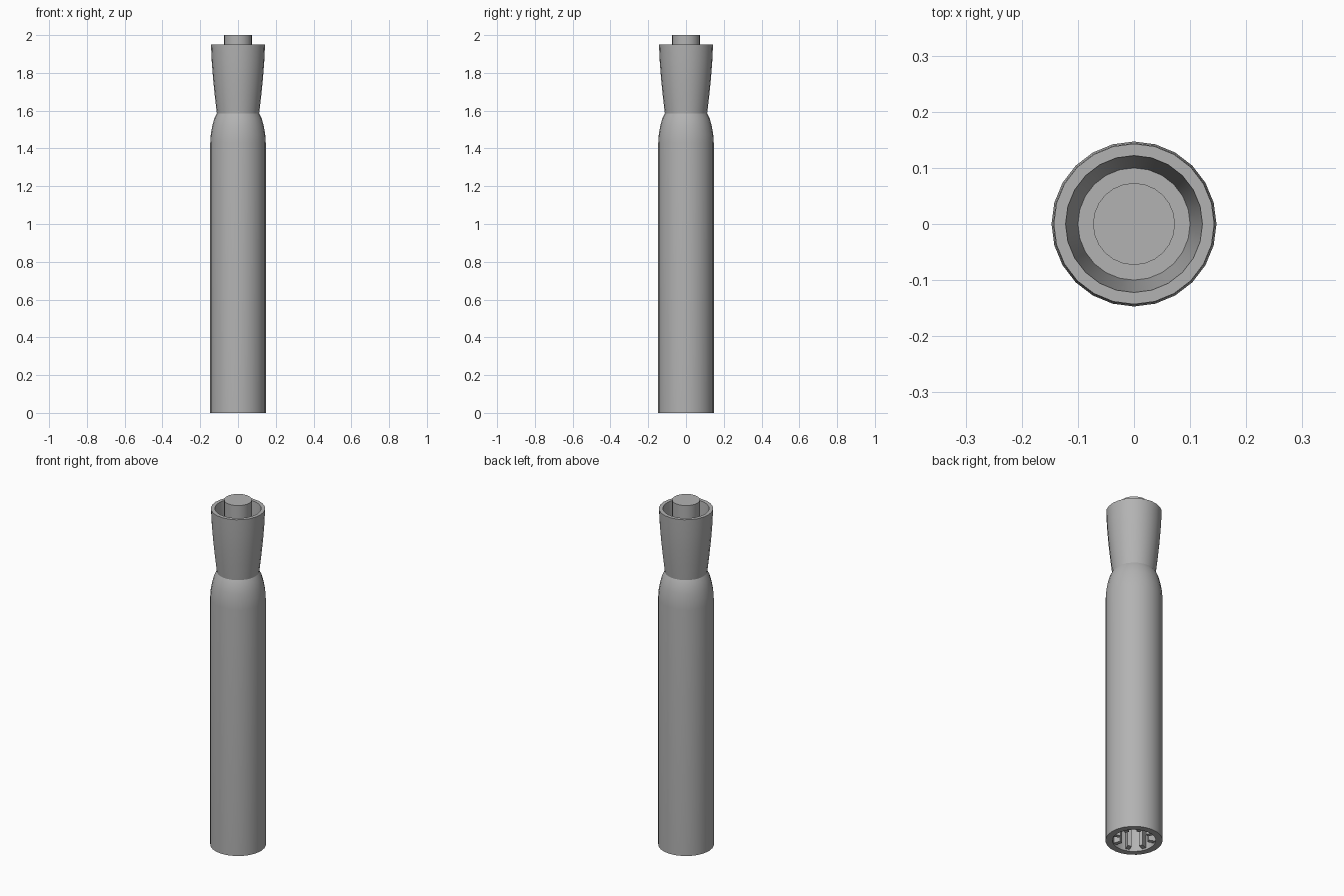
import bpy, bmesh, math
from mathutils import Matrix

if "Cube" in bpy.data.objects:
    bpy.data.objects.remove(bpy.data.objects["Cube"])

grey = bpy.data.materials.new("mid_grey")
grey.diffuse_color = (0.45, 0.45, 0.45, 1)
grey.use_nodes = True
grey.node_tree.nodes["Principled BSDF"].inputs["Base Color"].default_value = grey.diffuse_color
SIDES = 24


def finish(name, bm):
    bmesh.ops.remove_doubles(bm, verts=bm.verts, dist=1e-5)
    bmesh.ops.recalc_face_normals(bm, faces=bm.faces)
    me = bpy.data.meshes.new(name)
    bm.to_mesh(me)
    bm.free()
    me.materials.append(grey)
    ob = bpy.data.objects.new(name, me)
    bpy.context.collection.objects.link(ob)
    bpy.context.view_layer.objects.active = ob
    ob.select_set(True)
    bpy.ops.object.shade_smooth_by_angle(angle=math.radians(30))
    ob.select_set(False)
    return ob


def lathe(name, profile):
    """Spin (radius, height) points around the z axis."""
    bm = bmesh.new()
    vs = [bm.verts.new((r, 0, z)) for r, z in profile]
    es = [bm.edges.new(p) for p in zip(vs, vs[1:])]
    bmesh.ops.spin(bm, geom=vs + es, cent=(0, 0, 0), axis=(0, 0, 1),
                   angle=2 * math.pi, steps=SIDES, use_merge=True)
    return finish(name, bm)


# Handle with rounded shoulder and a hollow socket in the base
HOLE_TOP = 0.45
lathe("handle", [(0, HOLE_TOP), (0.112, HOLE_TOP), (0.112, 0), (0.147, 0),
                 (0.147, 1.43), (0.144, 1.475), (0.136, 1.52),
                 (0.125, 1.56), (0.112, 1.585)])

# Flared open cup
lathe("flared_cup", [(0.112, 1.585), (0.123, 1.68), (0.132, 1.77),
                     (0.139, 1.86), (0.143, 1.95), (0.122, 1.95),
                     (0.1, 1.7), (0, 1.7)])

# Central peg standing in the cup
lathe("peg", [(0.073, 1.7), (0.073, 2.0), (0, 2.0)])

# Eight grip ribs inside the socket
bm = bmesh.new()
for i in range(8):
    turn = Matrix.Rotation(math.radians(22.5 + 45 * i), 4, 'Z')
    place = Matrix.Translation((0.095, 0, HOLE_TOP / 2 + 0.005))
    size = Matrix.Diagonal((0.04, 0.022, HOLE_TOP - 0.01, 1))
    bmesh.ops.create_cube(bm, size=1, matrix=turn @ place @ size)
finish("socket_ribs", bm)
